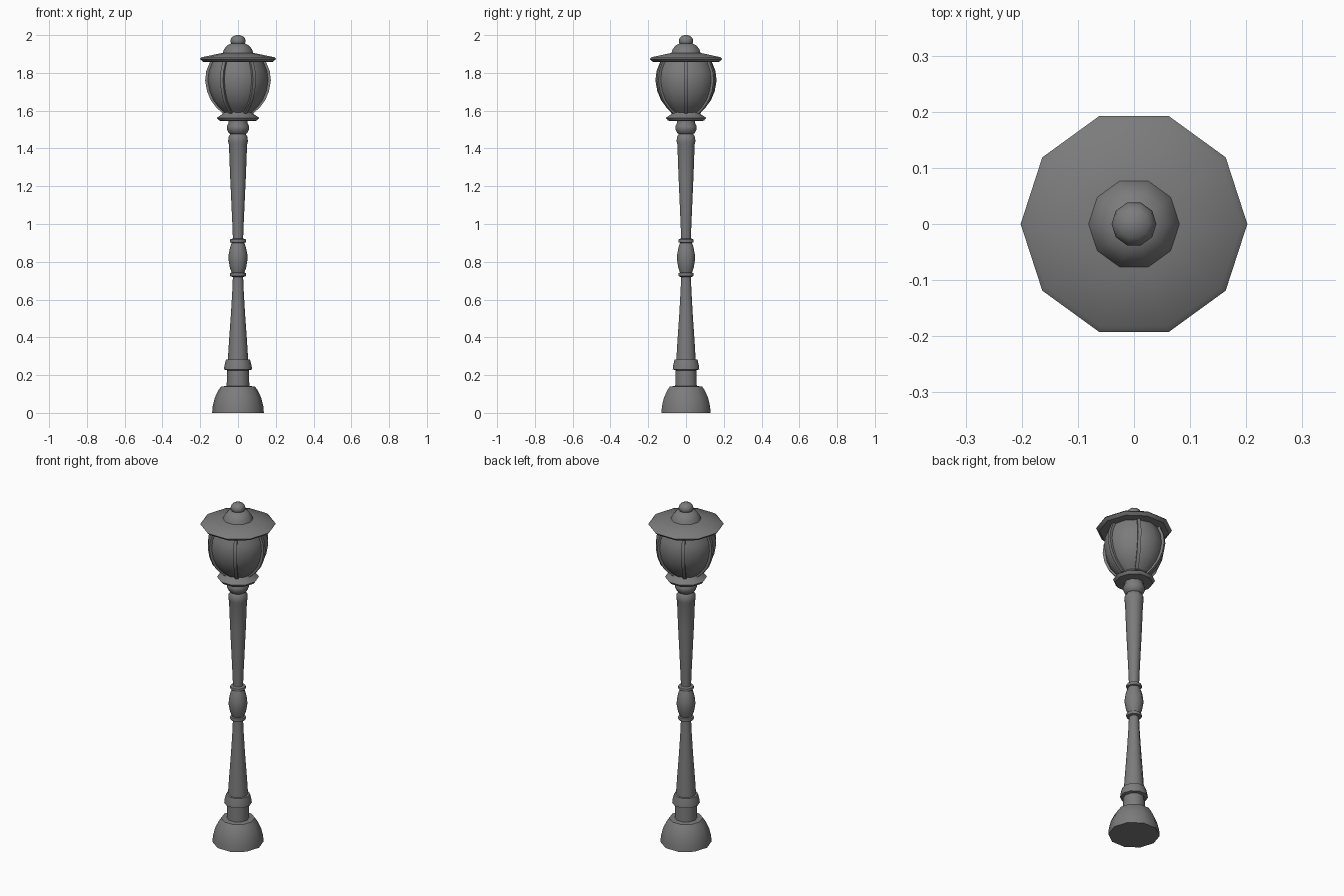
import bpy, bmesh, math
from mathutils import Vector

if "Cube" in bpy.data.objects:
    bpy.data.objects.remove(bpy.data.objects["Cube"])

# Dark grey painted metal
metal = bpy.data.materials.new("dark_grey")
metal.diffuse_color = (0.2, 0.2, 0.2, 1)
metal.use_nodes = True
metal.node_tree.nodes["Principled BSDF"].inputs["Base Color"].default_value = metal.diffuse_color


def finish(name, bm, angle=40):
    bmesh.ops.recalc_face_normals(bm, faces=bm.faces)
    me = bpy.data.meshes.new(name)
    bm.to_mesh(me)
    bm.free()
    me.materials.append(metal)
    ob = bpy.data.objects.new(name, me)
    bpy.context.collection.objects.link(ob)
    bpy.ops.object.select_all(action='DESELECT')
    ob.select_set(True)
    bpy.context.view_layer.objects.active = ob
    bpy.ops.object.shade_smooth_by_angle(angle=math.radians(angle))
    return ob


def skin(name, rings):
    """Join point rings into a closed, capped skin."""
    bm = bmesh.new()
    rings = [[bm.verts.new(p) for p in ring] for ring in rings]
    n = len(rings[0])
    for a, b in zip(rings, rings[1:]):
        for i in range(n):
            j = (i + 1) % n
            bm.faces.new((a[i], a[j], b[j], b[i]))
    bm.faces.new(rings[0][::-1])
    bm.faces.new(rings[-1])
    return finish(name, bm)


def lathe(name, profile, sides=10):
    """Closed turned part from (radius, height) points."""
    turns = [2 * math.pi * i / sides for i in range(sides)]
    return skin(name, [[(r * math.cos(t), r * math.sin(t), z) for t in turns]
                       for r, z in profile])


def rib(name, profile, angle, half_width=0.009, inset=0.012, outset=0.012):
    """Square bar following the globe profile at one angle."""
    out = Vector((math.cos(angle), math.sin(angle), 0))
    side = Vector((-out.y, out.x, 0)) * half_width
    corners = ((-inset, -1), (outset, -1), (outset, 1), (-inset, 1))
    return skin(name, [[out * (r + d) + side * s + Vector((0, 0, z))
                        for d, s in corners] for r, z in profile])


# Foot and lower post
lathe("base", [(0.137, 0), (0.134, 0.035), (0.123, 0.08), (0.105, 0.118),
               (0.09, 0.14), (0.06, 0.142), (0.058, 0.225)])
lathe("base_collar", [(0.055, 0.225), (0.074, 0.23), (0.072, 0.25), (0.064, 0.282),
                      (0.05, 0.284)])
lathe("lower_shaft", [(0.054, 0.28), (0.049, 0.36), (0.037, 0.53), (0.03, 0.65),
                      (0.027, 0.725)])

# Turned knob between two rings
for name, z in (("lower_ring", 0.72), ("upper_ring", 0.899)):
    lathe(name, [(0.03, z), (0.041, z + 0.004), (0.043, z + 0.012),
                 (0.041, z + 0.02), (0.03, z + 0.024)])
lathe("middle_knob", [(0.033, 0.742), (0.043, 0.768), (0.05, 0.81), (0.049, 0.84),
                      (0.042, 0.875), (0.033, 0.901)])

# Upper post, neck and lamp seat
lathe("upper_shaft", [(0.027, 0.92), (0.03, 1.0), (0.042, 1.26), (0.048, 1.42),
                      (0.052, 1.435), (0.051, 1.46), (0.042, 1.474), (0.036, 1.485)])
lathe("neck_ball", [(0.036, 1.473), (0.05, 1.483), (0.059, 1.503), (0.059, 1.518),
                    (0.05, 1.535), (0.052, 1.55)])
lathe("lamp_seat", [(0.06, 1.544), (0.1, 1.547), (0.112, 1.562), (0.085, 1.58),
                    (0.073, 1.594)])

# Globe with six ribs
globe = [(0.07, 1.586), (0.104, 1.618), (0.132, 1.655), (0.152, 1.703), (0.162, 1.76),
         (0.156, 1.81), (0.134, 1.865)]
lathe("lamp_globe", globe, 12)
for k in range(6):
    rib(f"globe_rib_{k + 1}", globe, k * math.pi / 3)

# Roof, dome and finial
lathe("lamp_roof", [(0.13, 1.857), (0.185, 1.859), (0.202, 1.874), (0.192, 1.883),
                    (0.08, 1.906)])
lathe("roof_dome", [(0.082, 1.903), (0.074, 1.925), (0.058, 1.945), (0.035, 1.957)])
lathe("finial", [(0.03, 1.95), (0.037, 1.957), (0.04, 1.968), (0.037, 1.982),
                 (0.027, 1.993), (0.01, 2.0)])
